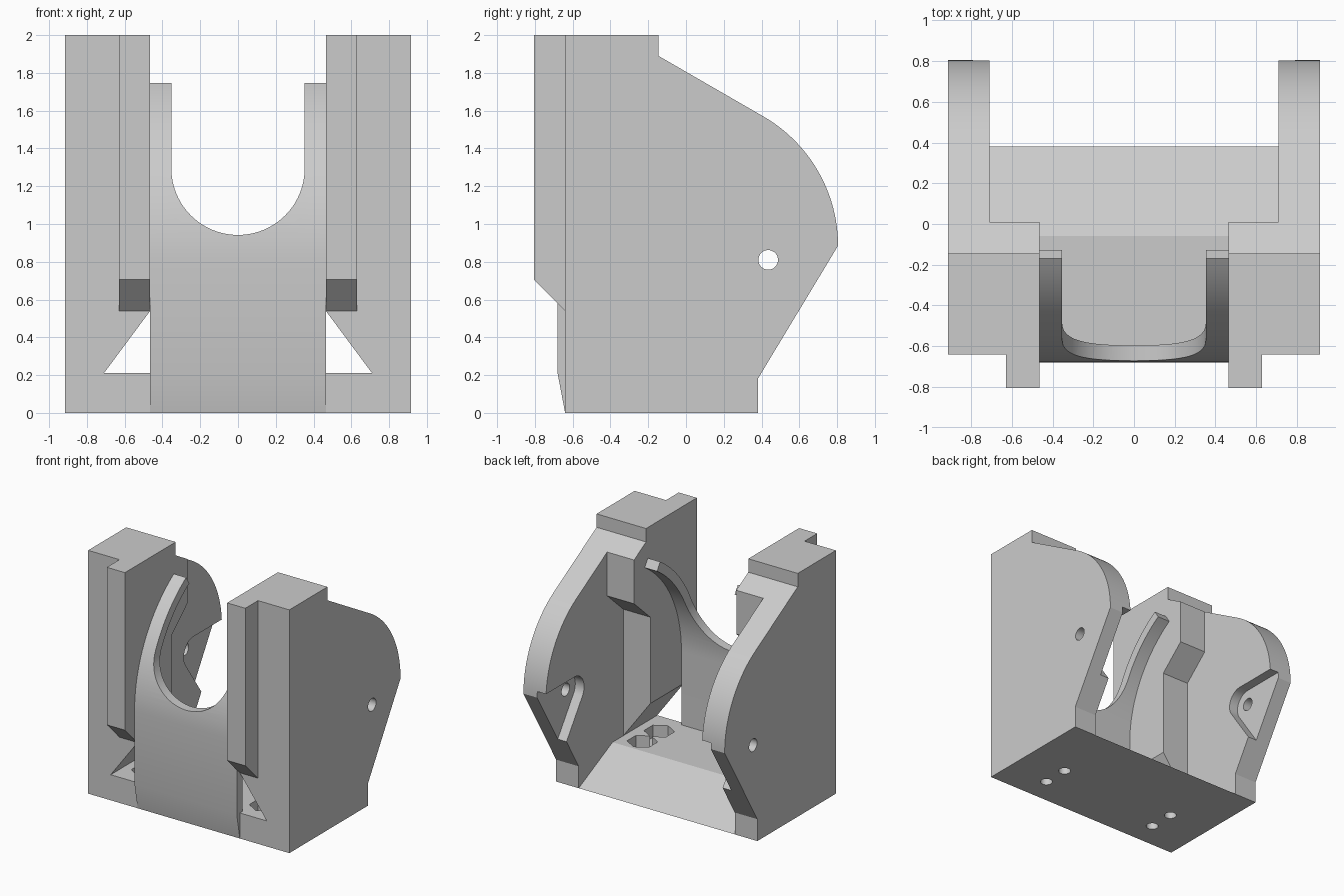
import bpy
import bmesh
from math import sin, cos, tan, pi, radians, sqrt
from mathutils import Vector

cube = bpy.data.objects.get("Cube")
if cube:
    bpy.data.objects.remove(cube, do_unlink=True)

grey = bpy.data.materials.new("light_grey")
grey.use_nodes = True
colour = (0.6, 0.6, 0.6, 1)
grey.diffuse_color = colour
grey.node_tree.nodes["Principled BSDF"].inputs["Base Color"].default_value = colour


def prism(name, outline, start, end, axis):
    """Extrude a 2D outline along an axis; the outline uses the other two axes in order."""
    place = {"x": lambda p, t: (t, p[0], p[1]),
             "y": lambda p, t: (p[0], t, p[1]),
             "z": lambda p, t: (p[0], p[1], t)}[axis]
    bm = bmesh.new()
    face = bm.faces.new([bm.verts.new(place(p, start)) for p in outline])
    shift = Vector(place((0, 0), end - start))
    new = bmesh.ops.extrude_face_region(bm, geom=[face])["geom"]
    bmesh.ops.translate(bm, vec=shift, verts=[g for g in new if isinstance(g, bmesh.types.BMVert)])
    bmesh.ops.recalc_face_normals(bm, faces=bm.faces)
    mesh = bpy.data.meshes.new(name)
    bm.to_mesh(mesh)
    bm.free()
    mesh.materials.append(grey)
    obj = bpy.data.objects.new(name, mesh)
    bpy.context.collection.objects.link(obj)
    return obj


def arc(cx, cy, r, a, b, n):
    angles = [radians(a + (b - a) * i / n) for i in range(n + 1)]
    return [(cx + r * cos(t), cy + r * sin(t)) for t in angles]


def circle(cx, cy, r, n=32, turn=0):
    return arc(cx, cy, r, turn, turn + 360, n)[:-1]


def select(obj):
    bpy.ops.object.select_all(action="DESELECT")
    obj.select_set(True)
    bpy.context.view_layer.objects.active = obj


def combine(obj, other, operation):
    mod = obj.modifiers.new(operation.lower(), "BOOLEAN")
    mod.operation = operation
    mod.solver = "EXACT"
    mod.object = other
    select(obj)
    bpy.ops.object.modifier_apply(modifier=mod.name)
    bpy.data.objects.remove(other, do_unlink=True)


def smooth(obj):
    select(obj)
    bpy.ops.object.shade_smooth_by_angle(angle=radians(25))


# Shared dimensions
half_width, wall_in, post_in = 0.915, 0.71, 0.465
front, floor_z = -0.64, 0.21
pivot_y, pivot_z = 0.435, 0.81
back_r = 0.79
back_y, back_z = 0.805 - back_r, 0.885
shoulder = (back_y + back_r * cos(pi / 3), back_z + back_r * sin(pi / 3))


def slope_z(y):
    return shoulder[1] + (shoulder[0] - y) * tan(pi / 6)


# Side wall with a rounded back
top = [(-0.145, slope_z(-0.145)), (-0.145, 2), (front, 2)]
wall = prism("side_wall",
             [(front, 0), (0.38, 0), (0.38, 0.18)] + arc(back_y, back_z, back_r, 0, 60, 24) + top,
             wall_in, half_width, "x")

# Post on the inner side of the wall, thicker at the top
post = prism("post",
             [(front, floor_z), (-0.2, floor_z), (-0.2, 1.25), (0.01, 1.44), (0.01, slope_z(0.01))] + top,
             post_in, 0.76, "x")
window = prism("window_cutter",
               [(wall_in, floor_z), (post_in, 0.54), (0.3, 0.54), (0.3, 0.1), (wall_in, 0.1)],
               -1, 1, "y")
combine(post, window, "DIFFERENCE")
combine(wall, post, "UNION")

# Front rail with a chamfered foot
rail = prism("rail", [(-0.805, 0.705), (front + 0.05, 0.49), (front + 0.05, 2), (-0.805, 2)],
             post_in, 0.63, "x")
trim = prism("trim_cutter", [(front, 0.3), (-0.3, 0.3), (-0.3, 0.54), (front, 0.54)], 0.3, 0.7, "x")
combine(rail, trim, "DIFFERENCE")
combine(wall, rail, "UNION")

# Pivot pocket opening to the back, and the pivot hole
pocket_r = 0.125
along = Vector((0.57, -0.82)).normalized()
low = Vector((pivot_y, pivot_z)) + pocket_r * Vector((along.y, -along.x))
turn = 180 + 35
end = low + along * 0.6
pocket = prism("pocket_cutter",
               arc(pivot_y, pivot_z, pocket_r, 90, turn, 16)
               + [(end.x, end.y), (1, end.y), (1, pivot_z + pocket_r)],
               0.6, 0.79, "x")
combine(wall, pocket, "DIFFERENCE")
combine(wall, prism("hole_cutter", circle(pivot_y, pivot_z, 0.052), 0.5, 1.1, "x"), "DIFFERENCE")

# Both sides from one
mirror = wall.modifiers.new("mirror", "MIRROR")
mirror.use_mirror_merge = False
select(wall)
bpy.ops.object.modifier_apply(modifier=mirror.name)
wall.name = "side_walls"
smooth(wall)

# Floor with a ramp at the back, nut pockets and screw holes
base = prism("floor", [(front, 0), (0.38, 0), (-0.06, floor_z), (front, floor_z)],
             -wall_in, wall_in, "x")
for side in (-1, 1):
    for y in (-0.42, -0.2):
        x = side * 0.537
        combine(base, prism("nut_cutter", circle(x, y, 0.115, 6, 90), 0.11, 0.4, "z"), "DIFFERENCE")
        combine(base, prism("screw_cutter", circle(x, y, 0.047, 24), -0.1, 0.3, "z"), "DIFFERENCE")
smooth(base)

# Curved front panel, bent around the pivot, with a U-shaped opening
outer, inner = 1.115, 1.04
tip = 180 - 57.2
panel = prism("front_panel",
              [(front, 0), (pivot_y - outer, floor_z)]
              + arc(pivot_y, pivot_z, outer, 180, tip, 28)
              + arc(pivot_y, pivot_z, inner, tip, 180, 28)
              + [(pivot_y - inner, 0)],
              -post_in, post_in, "x")
opening = prism("opening_cutter",
                arc(0, 1.295, 0.353, 180, 360, 40) + [(0.353, 2.2), (-0.353, 2.2)],
                -1, 0.5, "y")
combine(panel, opening, "DIFFERENCE")
smooth(panel)
